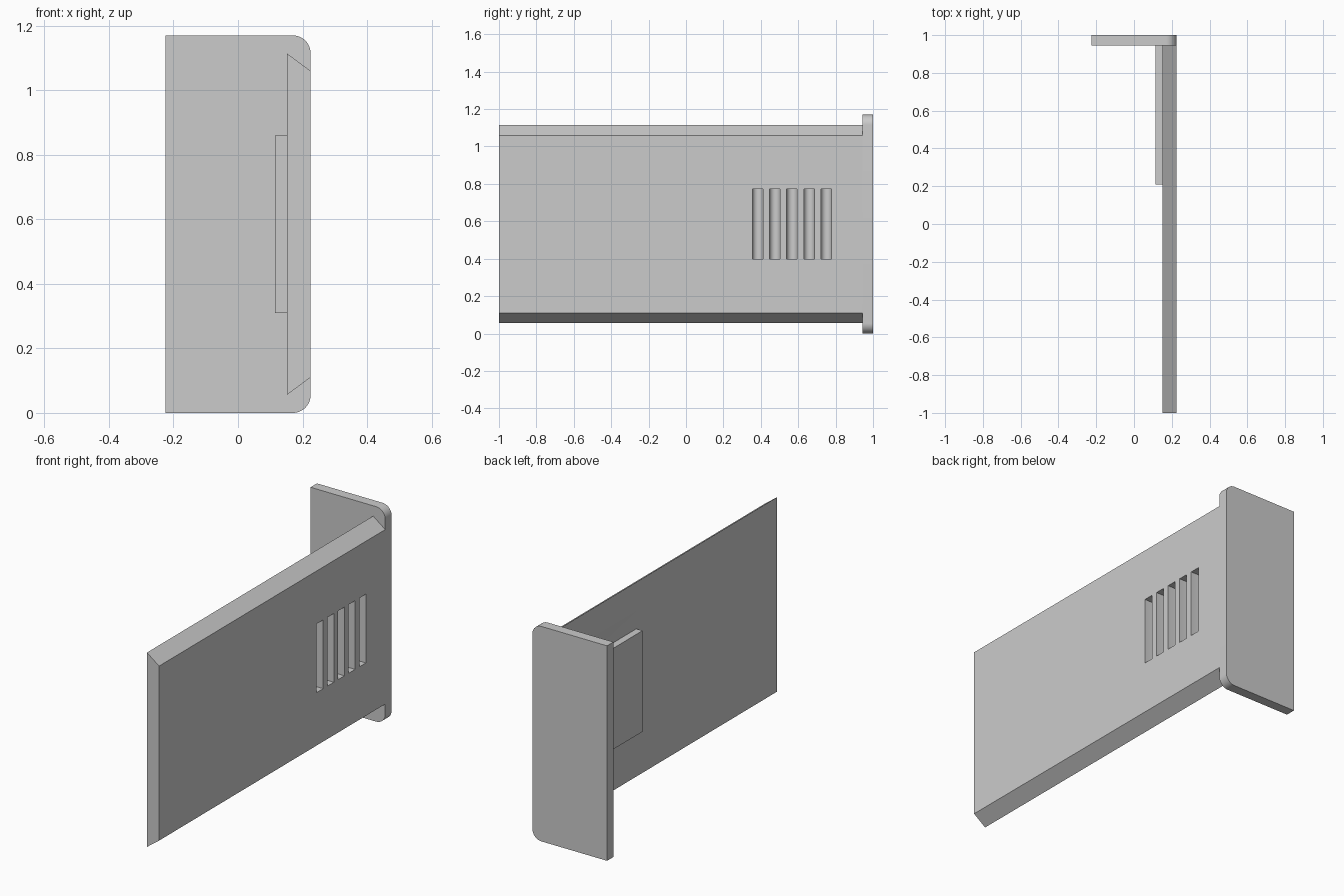
import bpy
import bmesh
from math import cos, sin, pi
from mathutils import Vector

if "Cube" in bpy.data.objects:
    bpy.data.objects.remove(bpy.data.objects["Cube"], do_unlink=True)

grey = bpy.data.materials.new("light_grey")
grey.use_nodes = True
grey.diffuse_color = (0.6, 0.6, 0.6, 1)
grey.node_tree.nodes["Principled BSDF"].inputs["Base Color"].default_value = (0.6, 0.6, 0.6, 1)

HEIGHT = 1.17
MID = HEIGHT / 2
HALF = 0.225
PLATE_Y = 0.945


def prism(name, points, offset):
    """Extrude a closed outline of 3D points along an offset."""
    bm = bmesh.new()
    face = bm.faces.new([bm.verts.new(p) for p in points])
    side = bmesh.ops.extrude_face_region(bm, geom=[face])["geom"]
    bmesh.ops.translate(bm, vec=Vector(offset),
                        verts=[v for v in side if isinstance(v, bmesh.types.BMVert)])
    bmesh.ops.recalc_face_normals(bm, faces=bm.faces)
    mesh = bpy.data.meshes.new(name)
    bm.to_mesh(mesh)
    bm.free()
    mesh.materials.append(grey)
    obj = bpy.data.objects.new(name, mesh)
    bpy.context.collection.objects.link(obj)
    return obj


def arc(cx, cy, r, start, end, steps=12):
    return [(cx + r * cos(start + (end - start) * i / steps),
             cy + r * sin(start + (end - start) * i / steps)) for i in range(steps + 1)]


def boolean(target, tool, operation):
    """Apply a boolean and discard the tool."""
    mod = target.modifiers.new(operation, "BOOLEAN")
    mod.operation, mod.object, mod.solver = operation, tool, "EXACT"
    select(target)
    bpy.ops.object.modifier_apply(modifier=mod.name)
    bpy.data.objects.remove(tool, do_unlink=True)


def select(obj):
    bpy.ops.object.select_all(action="DESELECT")
    obj.select_set(True)
    bpy.context.view_layer.objects.active = obj


# End plate with the two outer corners rounded
r = 0.055
outline = [(-HALF, 0)]
outline += arc(HALF - r, r, r, -pi / 2, 0)
outline += arc(HALF - r, HEIGHT - r, r, 0, pi / 2)
outline += [(-HALF, HEIGHT)]
end_plate = prism("end_plate", [(x, PLATE_Y, z) for x, z in outline], (0, 1 - PLATE_Y, 0))

# Long side panel with slanted top and bottom edges
section = [(0.152, MID - 0.529), (HALF, MID - 0.475), (HALF, MID + 0.475), (0.152, MID + 0.529)]
side_panel = prism("side_panel", [(x, -1, z) for x, z in section], (0, PLATE_Y + 1, 0))

# Thickening pad on the inner side, fused with the panel
pad_outline = [(0.115, 0.21), (0.17, 0.21), (0.17, PLATE_Y), (0.115, PLATE_Y)]
pad = prism("inner_pad", [(x, y, MID - 0.275) for x, y in pad_outline], (0, 0, 0.55))
boolean(side_panel, pad, "UNION")

# Row of finger-grip slots with rounded bottoms
w = 0.028
for i in range(5):
    y = 0.383 + i * 0.0917
    slot = [(0.3, y + w)] + arc(0.178, y, w, pi / 2, 3 * pi / 2) + [(0.3, y - w)]
    cutter = prism("slot_cutter", [(px, py, MID - 0.187) for px, py in slot], (0, 0, 0.374))
    boolean(side_panel, cutter, "DIFFERENCE")

for obj in (end_plate, side_panel):
    select(obj)
    bpy.ops.object.shade_smooth_by_angle(angle=pi / 6)
